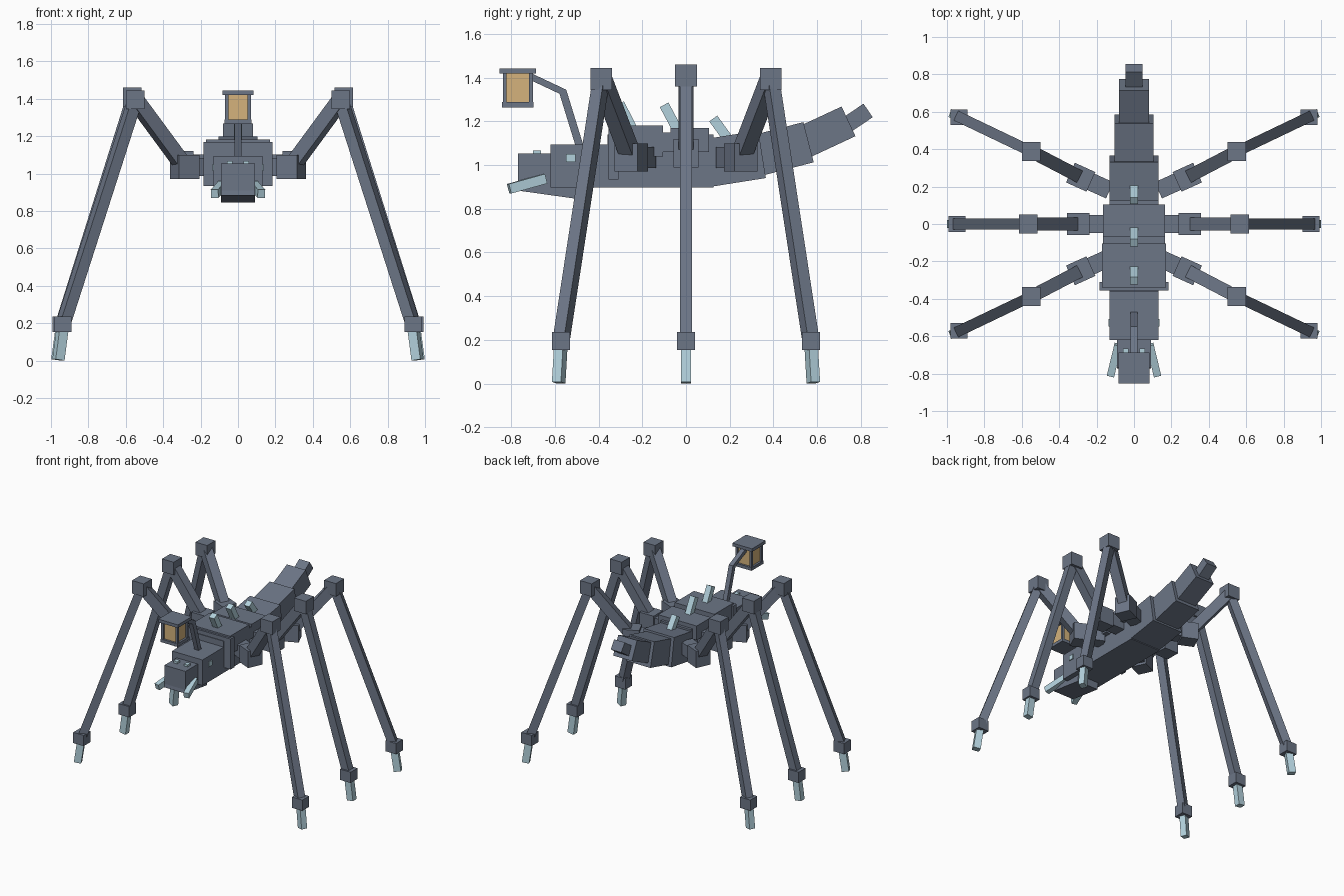
import bpy
import math
from mathutils import Matrix, Vector

cube = bpy.data.objects.get("Cube")
if cube:
    bpy.data.objects.remove(cube, do_unlink=True)


def material(name, rgb):
    m = bpy.data.materials.new(name)
    m.use_nodes = True
    m.diffuse_color = (*rgb, 1)
    m.node_tree.nodes["Principled BSDF"].inputs["Base Color"].default_value = (*rgb, 1)
    return m


SLATE = material("slate", (0.15, 0.18, 0.24))
PALE = material("pale_blue", (0.45, 0.64, 0.72))
GLOW = material("amber", (0.66, 0.45, 0.20))


def block(name, center, size, mat=SLATE, rot=None):
    """Box with given centre, full size and optional rotation matrix."""
    bpy.ops.mesh.primitive_cube_add(size=1)
    ob = bpy.context.object
    ob.name = name
    turn = rot.to_4x4() if rot else Matrix.Identity(4)
    ob.data.transform(Matrix.Translation(center) @ turn @ Matrix.Diagonal((*size, 1)))
    ob.data.materials.append(mat)
    return ob


def span(name, half_x, y0, y1, z0, z1, mat=SLATE):
    """Box centred on x = 0, given by its limits."""
    return block(name, (0, (y0 + y1) / 2, (z0 + z1) / 2), (2 * half_x, y1 - y0, z1 - z0), mat)


def rod(name, a, b, width, depth, mat=SLATE):
    """Square bar from a to b, kept level across its width."""
    a, b = Vector(a), Vector(b)
    z = (b - a).normalized()
    y = Vector((0, 0, 1)).cross(z).normalized()
    rot = Matrix((y.cross(z), y, z)).transposed()
    return block(name, (a + b) / 2, (depth, width, (b - a).length), mat, rot)


def tilt(deg):
    return Matrix.Rotation(math.radians(deg), 3, 'X')


# Thorax with overlapping back plates
span("thorax", 0.13, -0.36, 0.125, 0.897, 1.14)
span("collar_plate", 0.185, -0.355, -0.31, 0.935, 1.17)
span("front_back_plate", 0.17, -0.34, -0.105, 1.04, 1.182)
span("rear_back_plate", 0.165, -0.105, 0.105, 1.06, 1.15)
span("rear_top_plate", 0.165, -0.07, 0.105, 1.11, 1.17)

# Abdomen segments curving upwards
for i, (y, z, w, l, h, deg) in enumerate([
        (0.225, 1.03, 0.26, 0.25, 0.22, 9),
        (0.445, 1.075, 0.21, 0.24, 0.19, 14.5),
        (0.64, 1.152, 0.16, 0.23, 0.15, 25),
        (0.78, 1.214, 0.09, 0.13, 0.075, 34)]):
    block(f"abdomen_segment_{i + 1}", (0, y, z), (w, l, h), SLATE, tilt(deg))

# Head
span("neck", 0.13, -0.62, -0.34, 0.897, 1.095)
span("head", 0.09, -0.77, -0.5, 0.91, 1.053)
block("jaw", (0, -0.635, 0.905), (0.18, 0.268, 0.08), SLATE, tilt(-8))

# Spines along the back
for i, (y, z, l, deg) in enumerate([(-0.27, 1.215, 0.15, 27),
                                    (-0.065, 1.21, 0.15, 28),
                                    (0.16, 1.165, 0.12, 36)]):
    block(f"back_spine_{i + 1}", (0, y, z), (0.045, 0.045, l), PALE, tilt(deg))

# Lantern and its bent arm
LY = -0.77
block("lantern_roof", (0, LY, 1.431), (0.168, 0.168, 0.024))
block("lantern_base", (0, LY, 1.277), (0.144, 0.144, 0.024))
block("lantern_glow", (0, LY, 1.353), (0.112, 0.112, 0.135), GLOW)
for sx in (-1, 1):
    for sy in (-1, 1):
        block("lantern_post", (sx * 0.06, LY + sy * 0.06, 1.355), (0.018, 0.018, 0.14))
rod("lantern_arm_upper", (0, -0.71, 1.405), (0, -0.555, 1.332), 0.035, 0.03)
rod("lantern_arm_lower", (0, -0.565, 1.34), (0, -0.485, 1.08), 0.035, 0.035)

# Legs: knee and foot joints are square to the body, hips follow the leg
LEGS = {
    "front": ((0.13, -0.18, 1.035), (0.285, -0.25, 1.035), (0.55, -0.388, 1.395),
              (0.935, -0.572, 0.195), (0.96, -0.583, 0.004)),
    "middle": ((0.12, 0, 1.055), (0.297, 0, 1.055), (0.565, 0, 1.41),
               (0.947, 0, 0.195), (0.973, 0, 0.004)),
}
LEGS["rear"] = [(x, -y, z) for x, y, z in LEGS["front"]]

for side, s in (("left", 1), ("right", -1)):
    for place, points in LEGS.items():
        body, hip, knee, foot, tip = [Vector((s * x, y, z)) for x, y, z in points]
        tag = f"{place}_{side}"
        out = hip - body
        turn = Matrix.Rotation(math.atan2(out.y, out.x), 3, 'Z')
        rod(f"hip_link_{tag}", body, hip, 0.095, 0.095)
        block(f"hip_{tag}", hip, (0.12, 0.115, 0.13), SLATE, turn)
        rod(f"thigh_{tag}", hip, knee, 0.07, 0.075)
        block(f"knee_{tag}", knee, (0.1, 0.1, 0.1))
        rod(f"shin_{tag}", knee, foot, 0.057, 0.062)
        block(f"ankle_{tag}", foot, (0.09, 0.083, 0.083))
        rod(f"claw_{tag}", foot, tip, 0.045, 0.052, PALE)

    # Eyes and mandibles
    block(f"side_eye_{side}", (s * 0.12, -0.528, 1.033), (0.035, 0.042, 0.036), PALE)
    block(f"top_eye_{side}", (s * 0.045, -0.683, 1.055), (0.03, 0.036, 0.026), PALE)
    rod(f"mandible_{side}", (s * 0.125, -0.81, 0.892), (s * 0.085, -0.645, 0.938), 0.04, 0.045, PALE)
